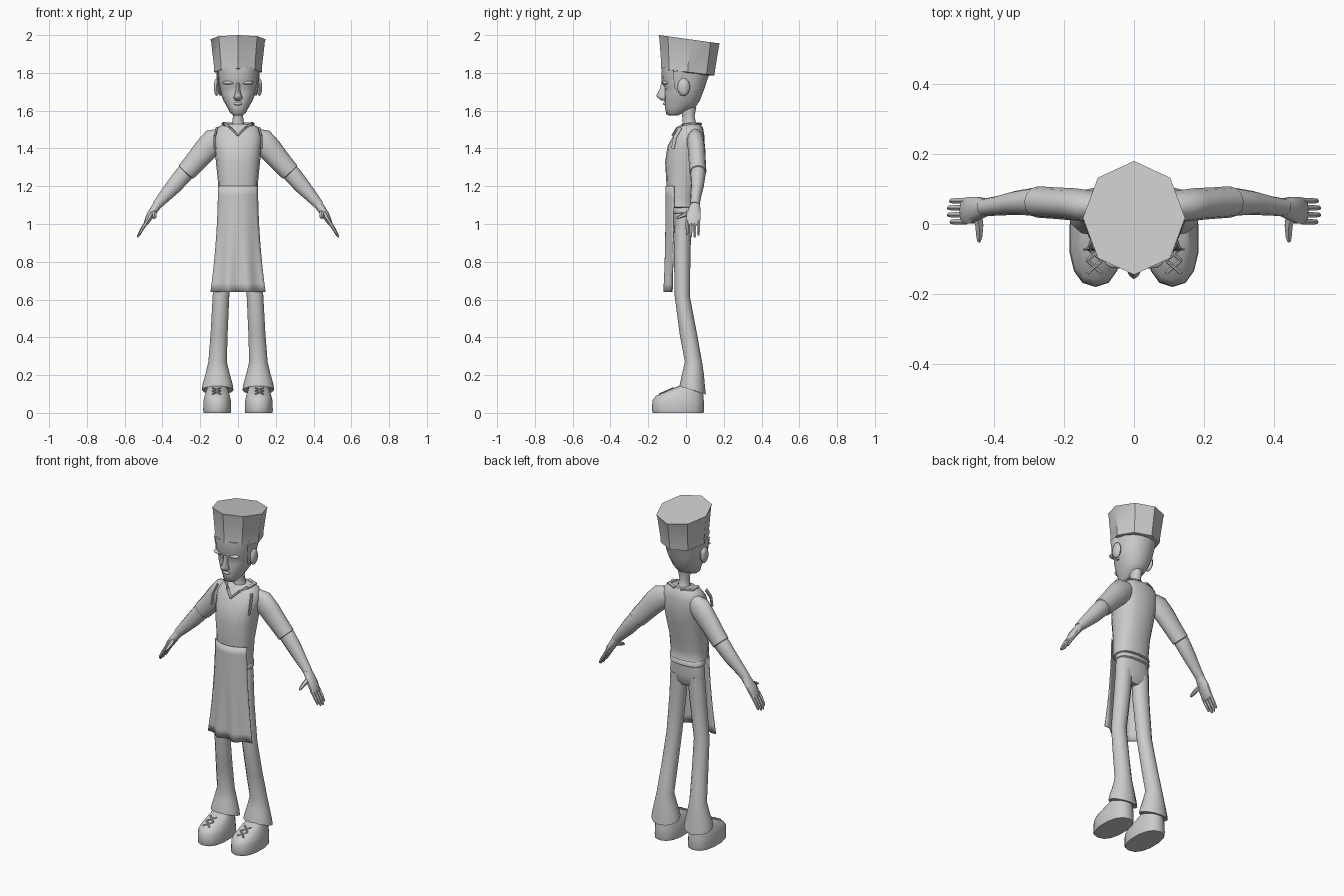
import bpy, bmesh, math
from mathutils import Vector

grey = bpy.data.materials.new("plain_grey")
grey.diffuse_color = (0.6, 0.6, 0.6, 1)


def finish(name, bm, mirror=False, angle=45):
    bmesh.ops.recalc_face_normals(bm, faces=bm.faces)
    me = bpy.data.meshes.new(name)
    bm.to_mesh(me)
    bm.free()
    me.materials.append(grey)
    ob = bpy.data.objects.new(name, me)
    bpy.context.collection.objects.link(ob)
    bpy.context.view_layer.objects.active = ob
    ob.select_set(True)
    bpy.ops.object.shade_smooth_by_angle(angle=math.radians(angle))
    ob.select_set(False)
    if mirror:
        mod = ob.modifiers.new("mirror", 'MIRROR')
        mod.use_axis[0] = True
        mod.use_clip = False
        mod.use_mirror_merge = False
    return ob


def skin(bm, loops):
    """Bridge equal point loops and cap both ends."""
    rows = [[bm.verts.new(p) for p in lp] for lp in loops]
    n = len(rows[0])
    for a, b in zip(rows, rows[1:]):
        for i in range(n):
            j = (i + 1) % n
            bm.faces.new((a[i], a[j], b[j], b[i]))
    bm.faces.new(rows[0])
    bm.faces.new(rows[-1])


def stack(name, rings, n=14, mirror=False, power=1.0, angle=45):
    """Level rings: (z, centre x, half width, front y, back y, rise front to back)."""
    def pt(ring, k):
        z, cx, rx, yf, yb, rise = ring
        a = 2 * math.pi * k / n
        s, c = math.sin(a), math.cos(a)
        s = math.copysign(abs(s) ** power, s)
        c = math.copysign(abs(c) ** power, c)
        return (cx + rx * s, (yf + yb) / 2 - (yb - yf) / 2 * c, z - rise * c / 2)
    bm = bmesh.new()
    skin(bm, [[pt(r, k) for k in range(n)] for r in rings])
    return finish(name, bm, mirror, angle)


def limb(bm, pts, n=10):
    """Tube along a path: (x, y, z, thickness radius, width radius)."""
    loops = []
    for i, p in enumerate(pts):
        a, b = pts[max(i - 1, 0)], pts[min(i + 1, len(pts) - 1)]
        d = (Vector(b[:3]) - Vector(a[:3])).normalized()
        side = Vector((0, 1, 0)) if abs(d.y) < 0.8 else Vector((1, 0, 0))
        v = (side - d * side.dot(d)).normalized()
        u = d.cross(v)
        loops.append([Vector(p[:3]) + u * p[3] * math.cos(t) + v * p[4] * math.sin(t)
                      for t in (2 * math.pi * k / n for k in range(n))])
    skin(bm, loops)


def ball(name, loc, size, mirror=False, rot=None):
    bm = bmesh.new()
    bmesh.ops.create_uvsphere(bm, u_segments=10, v_segments=7, radius=1)
    for v in bm.verts:
        p = Vector((v.co.x * size[0], v.co.y * size[1], v.co.z * size[2]))
        if rot:
            p.rotate(rot)
        v.co = p + Vector(loc)
    return finish(name, bm, mirror, 60)


# Eight-sided tilted hat
stack("hat", [(1.80, 0, .112, -.115, .135, -.03), (1.805, 0, .128, -.133, .15, -.035),
              (1.84, 0, .128, -.132, .155, -.035), (1.965, 0, .142, -.141, .175, -.04),
              (1.978, 0, .146, -.145, .18, -.045)], n=8, angle=40)

# Head, nose, brow, lips, ears
stack("head", [(1.575, 0, .025, -.09, -.04, 0), (1.59, 0, .042, -.105, .0, .015),
               (1.62, 0, .058, -.112, .05, 0), (1.65, 0, .076, -.114, .072, 0),
               (1.69, 0, .092, -.114, .087, 0), (1.72, 0, .1, -.112, .099, 0),
               (1.75, 0, .105, -.13, .108, 0), (1.83, 0, .115, -.128, .138, 0)],
      n=16, power=.9, angle=60)
stack("nose", [(1.655, 0, .016, -.132, -.09, 0), (1.668, 0, .024, -.15, -.09, 0),
               (1.68, 0, .019, -.158, -.09, 0), (1.71, 0, .011, -.14, -.09, 0),
               (1.75, 0, .012, -.13, -.09, 0)], n=8, angle=60)
ball("brow", (.045, -.108, 1.748), (.04, .02, .01), True)
ball("lips", (0, -.11, 1.637), (.024, .012, .009))
ball("ear", (.113, -.012, 1.725), (.016, .033, .047), True)
stack("sideburn", [(1.68, .093, .008, -.035, -.015, 0), (1.72, .101, .008, -.06, -.01, 0),
                   (1.81, .109, .008, -.07, .0, 0)], n=6, mirror=True)

# Neck
stack("neck", [(1.50, 0, .045, -.025, .07, 0), (1.535, 0, .033, -.018, .053, 0),
               (1.57, 0, .028, -.02, .045, 0), (1.62, 0, .034, -.03, .055, 0)], n=10)

# Torso with shirt hem
stack("shirt", [(1.085, 0, .1, -.085, .035, 0), (1.09, 0, .108, -.098, .05, 0),
                (1.12, 0, .104, -.1, .043, 0), (1.15, 0, .106, -.101, .048, 0),
                (1.22, 0, .106, -.104, .06, 0), (1.33, 0, .117, -.111, .088, 0),
                (1.41, 0, .124, -.098, .1, 0), (1.47, 0, .13, -.067, .097, 0),
                (1.51, 0, .11, -.04, .09, 0), (1.53, 0, .078, -.022, .075, 0)],
      n=16, power=.82)

# Open V collar
bm = bmesh.new()
limb(bm, [(.02, .075, 1.53, .007, .012), (.078, .05, 1.532, .007, .012),
          (.07, -.01, 1.528, .007, .012), (.035, -.044, 1.505, .006, .012),
          (0, -.068, 1.468, .005, .01)], 6)
finish("collar", bm, True)

# Armhole trim
bm = bmesh.new()
limb(bm, [(.112, -.03, 1.51, .006, .01), (.124, -.058, 1.46, .006, .01),
          (.124, -.07, 1.40, .005, .01)], 6)
finish("apron_strap", bm, True)

# Long open apron skirt with folds growing towards the hem
bm = bmesh.new()
cols, lines = 16, 12
grid = []
for r in range(lines + 1):
    t = r / lines
    w = .106 + .003 * t + .037 * t ** 2
    row = []
    for c in range(cols + 1):
        u = 2 * c / cols - 1
        y = -.109 + .044 * abs(u) ** 2.2 + t * t * .012 * math.cos(u * 8.5) - .004 * t
        row.append(bm.verts.new((w * u, y, 1.2 - .56 * t)))
    grid.append(row)
for a, b in zip(grid, grid[1:]):
    for i in range(cols):
        bm.faces.new((a[i], a[i + 1], b[i + 1], b[i]))
apron = finish("apron", bm)
sol = apron.modifiers.new("thickness", 'SOLIDIFY')
sol.thickness = .005

# Trousers: belt, seat, flared legs
stack("belt", [(1.055, 0, .101, -.07, .038, 0), (1.06, 0, .106, -.075, .045, 0),
               (1.08, 0, .105, -.075, .045, 0), (1.09, 0, .098, -.07, .035, 0)], n=16, power=.85)
stack("trouser_seat", [(.925, 0, .06, -.045, .01, 0), (.95, 0, .107, -.062, .026, 0),
                       (1.0, 0, .108, -.065, .033, 0), (1.08, 0, .099, -.065, .035, 0)],
      n=16, power=.85)
stack("trouser_leg", [(.12, .108, .06, -.01, .08, -.03), (.12, .108, .084, -.035, .105, -.045),
                      (.15, .108, .08, -.03, .101, -.03), (.21, .108, .063, -.02, .094, 0),
                      (.27, .108, .049, -.006, .085, 0), (.42, .1, .045, -.034, .058, 0),
                      (.62, .09, .044, -.06, .02, 0), (.85, .066, .048, -.064, .024, 0),
                      (.99, .056, .05, -.06, .028, 0)], n=12, mirror=True)

# Shoes and crossed laces
stack("shoe", [(0, .11, .073, -.175, .092, 0), (.012, .11, .076, -.18, .096, 0),
               (.065, .11, .074, -.178, .094, 0), (.09, .11, .068, -.16, .092, 0),
               (.115, .11, .06, -.105, .09, 0), (.145, .11, .05, -.03, .085, 0)],
      n=14, mirror=True, power=.85)
bm = bmesh.new()
for s in (-1, 1):
    for y, z in ((-.085, .124), (-.122, .108)):
        limb(bm, [(.113 - .021 * s, y - .018, z - .008, .004, .005),
                  (.113 + .021 * s, y + .018, z + .008, .004, .005)], 6)
finish("shoe_laces", bm, True)

# Arms: sleeve, forearm, hand
bm = bmesh.new()
limb(bm, [(.08, .045, 1.465, .045, .035), (.125, .05, 1.44, .068, .046),
          (.17, .056, 1.395, .064, .046), (.23, .06, 1.325, .056, .045),
          (.275, .063, 1.275, .052, .045), (.28, .063, 1.27, .04, .034)], 12)
finish("sleeve", bm, True)
bm = bmesh.new()
limb(bm, [(.24, .062, 1.315, .04, .036), (.285, .064, 1.265, .047, .04),
          (.34, .06, 1.2, .042, .034), (.39, .052, 1.145, .033, .028),
          (.43, .047, 1.1, .025, .025)], 12)
finish("forearm", bm, True)
bm = bmesh.new()
limb(bm, [(.42, .048, 1.11, .024, .024), (.445, .045, 1.075, .022, .034),
          (.465, .04, 1.045, .02, .04), (.487, .037, 1.005, .013, .038),
          (.492, .037, .995, .008, .034)])
for k in range(4):
    y, s = .066 - .02 * k, (.88, 1, 1, .85)[k]
    limb(bm, [(.482, y, 1.015, .01, .009), (.482 + .028 * s, y, 1.015 - .045 * s, .009, .009),
              (.482 + .046 * s, y, 1.015 - .078 * s, .007, .007),
              (.482 + .05 * s, y, 1.015 - .086 * s, .003, .004)], 6)
limb(bm, [(.448, .03, 1.065, .015, .015), (.442, -.005, 1.05, .012, .013),
          (.442, -.035, 1.037, .009, .01), (.443, -.051, 1.03, .004, .005)], 6)
finish("hand", bm, True)
